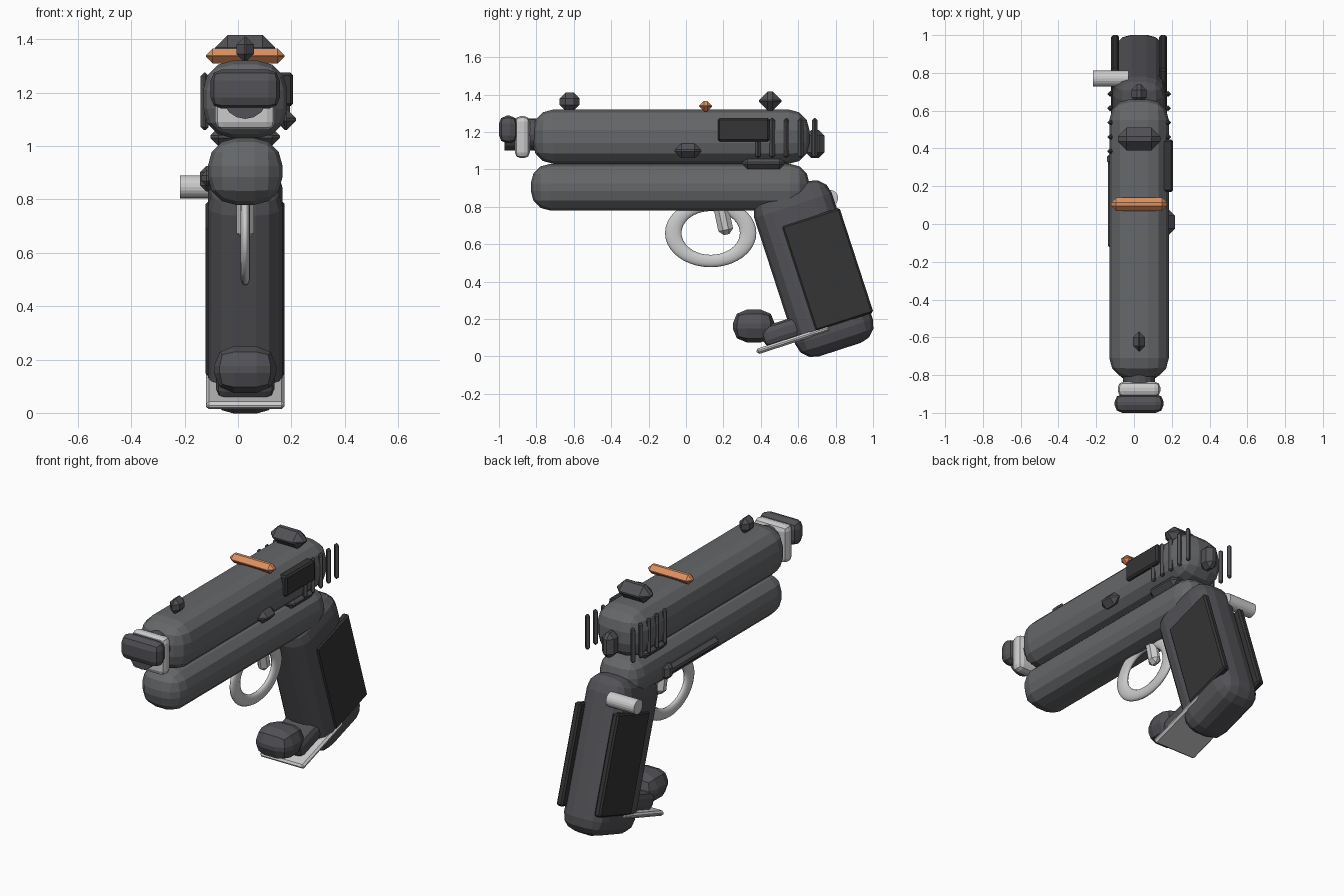
import bpy, bmesh, math
from mathutils import Matrix, Vector

if "Cube" in bpy.data.objects:
    bpy.data.objects.remove(bpy.data.objects["Cube"])

CX = 0.027  # centre plane of the body


def material(name, rgb):
    m = bpy.data.materials.new(name)
    m.diffuse_color = (*rgb, 1)
    m.use_nodes = True
    m.node_tree.nodes["Principled BSDF"].inputs["Base Color"].default_value = m.diffuse_color
    return m


STEEL = material("steel", (0.13, 0.135, 0.14))
DARK = material("dark_steel", (0.085, 0.085, 0.095))
BLACK = material("black_grip", (0.035, 0.035, 0.035))
PALE = material("pale_metal", (0.68, 0.69, 0.71))
ORANGE = material("orange", (0.72, 0.28, 0.12))


def finish(name, bm, mat):
    bmesh.ops.recalc_face_normals(bm, faces=bm.faces[:])
    me = bpy.data.meshes.new(name)
    bm.to_mesh(me)
    bm.free()
    ob = bpy.data.objects.new(name, me)
    me.materials.append(mat)
    bpy.context.collection.objects.link(ob)
    return ob


def rbox(name, x, y, z, bevel, mat, seg=1, rot=0):
    """Bevelled box from (min, max) ranges, turned about x through its centre."""
    size = [r[1] - r[0] for r in (x, y, z)]
    mid = Vector([(r[0] + r[1]) / 2 for r in (x, y, z)])
    bm = bmesh.new()
    bmesh.ops.create_cube(bm, size=1, matrix=Matrix.Diagonal((*size, 1)))
    bmesh.ops.bevel(bm, geom=bm.edges[:], offset=min(bevel, 0.46 * min(size)),
                    segments=seg, profile=0.5, affect='EDGES', clamp_overlap=True)
    bm.transform(Matrix.Translation(mid) @ Matrix.Rotation(math.radians(rot), 4, 'X'))
    return finish(name, bm, mat)


def sym(width):
    return (CX - width / 2, CX + width / 2)


def around(c, length):
    return (c - length / 2, c + length / 2)


def cylinder(name, start, end, r, mat, sides):
    a, b = Vector(start), Vector(end)
    q = (b - a).to_track_quat('Z', 'Y').to_matrix().to_4x4()
    bm = bmesh.new()
    bmesh.ops.create_cone(bm, cap_ends=True, segments=sides, radius1=r, radius2=r,
                          depth=(b - a).length, matrix=Matrix.Translation((a + b) / 2) @ q)
    return finish(name, bm, mat)


# Slide, frame and the block joining them
rbox("slide", sym(0.315), (-0.82, 0.66), (1.03, 1.32), 0.11, STEEL, 3)
rbox("frame", sym(0.28), (-0.83, 0.66), (0.78, 1.03), 0.105, STEEL, 3)
rbox("joining_block", sym(0.26), (0.30, 0.53), (1.0, 1.07), 0.03, DARK)

# Muzzle
rbox("muzzle", sym(0.26), (-1.0, -0.9), (1.14, 1.287), 0.042, DARK, 2)
rbox("muzzle_collar", sym(0.225), (-0.915, -0.835), (1.06, 1.285), 0.03, PALE, 2)
cylinder("barrel", (CX, -0.97, 1.187), (CX, -0.8, 1.187), 0.085, DARK, 16)

# Sights and orange band
rbox("front_sight", sym(0.065), (-0.675, -0.57), (1.315, 1.41), 0.03, DARK)
rbox("rear_sight", sym(0.225), (0.39, 0.51), (1.315, 1.417), 0.05, DARK)
rbox("orange_band", sym(0.295), (0.07, 0.14), (1.31, 1.366), 0.027, ORANGE)

# Rear serrations on both sides of the slide
for side, x in (("left", -0.125), ("right", 0.18)):
    for i in range(5):
        rbox(f"serration_{side}_{i + 1}", around(x, 0.03), around(0.385 + 0.076 * i, 0.028),
             (1.06, 1.275), 0.012, DARK)

# Right side port and button, left side lever, rear hammer
rbox("ejection_port", (0.15, 0.207), (0.17, 0.447), (1.15, 1.275), 0.01, BLACK)
rbox("side_button", (0.14, 0.217), (-0.06, 0.08), (1.06, 1.14), 0.035, DARK)
rbox("slide_lever", (-0.138, -0.09), (-0.135, 0.35), (0.85, 0.91), 0.02, DARK)
rbox("lever_button", (-0.142, -0.09), (0.31, 0.38), (0.83, 0.925), 0.022, DARK)
rbox("hammer", sym(0.08), (0.64, 0.74), (1.06, 1.21), 0.03, DARK)

# Raked grip with its two panels
TILT = 18
rbox("grip", sym(0.28), around(0.682, 0.436), around(0.469, 0.91), 0.1, DARK, 3, TILT)
for side, x in (("left", -0.1), ("right", 0.154)):
    rbox(f"grip_panel_{side}", around(x, 0.042), around(0.757, 0.325), around(0.465, 0.59),
         0.01, BLACK, 1, TILT)

# Grip foot: finger rest and base plate
rbox("foot_block", sym(0.22), around(0.55, 0.3), around(0.145, 0.11), 0.035, DARK, 2, TILT)
rbox("finger_rest", sym(0.235), (0.25, 0.475), (0.075, 0.25), 0.075, DARK, 2)
rbox("base_plate", sym(0.295), around(0.573, 0.41), around(0.088, 0.03), 0.011, PALE, 1, TILT)

# Trigger guard, trigger and thumb pin
bpy.ops.mesh.primitive_torus_add(major_radius=0.2, minor_radius=0.044, major_segments=40,
                                 minor_segments=12, location=(CX, 0.132, 0.66),
                                 rotation=(0, math.pi / 2, 0))
guard = bpy.context.object
guard.name = "trigger_guard"
guard.scale = (0.75, 1, 0.42)  # local x is world z after the turn
guard.data.materials.append(PALE)
bpy.ops.object.shade_smooth()
rbox("trigger", sym(0.065), around(0.2, 0.08), around(0.735, 0.17), 0.025, PALE, 1, 12)
pin = cylinder("thumb_pin", (-0.218, 0.77, 0.847), (-0.03, 0.77, 0.847), 0.043, PALE, 20)
